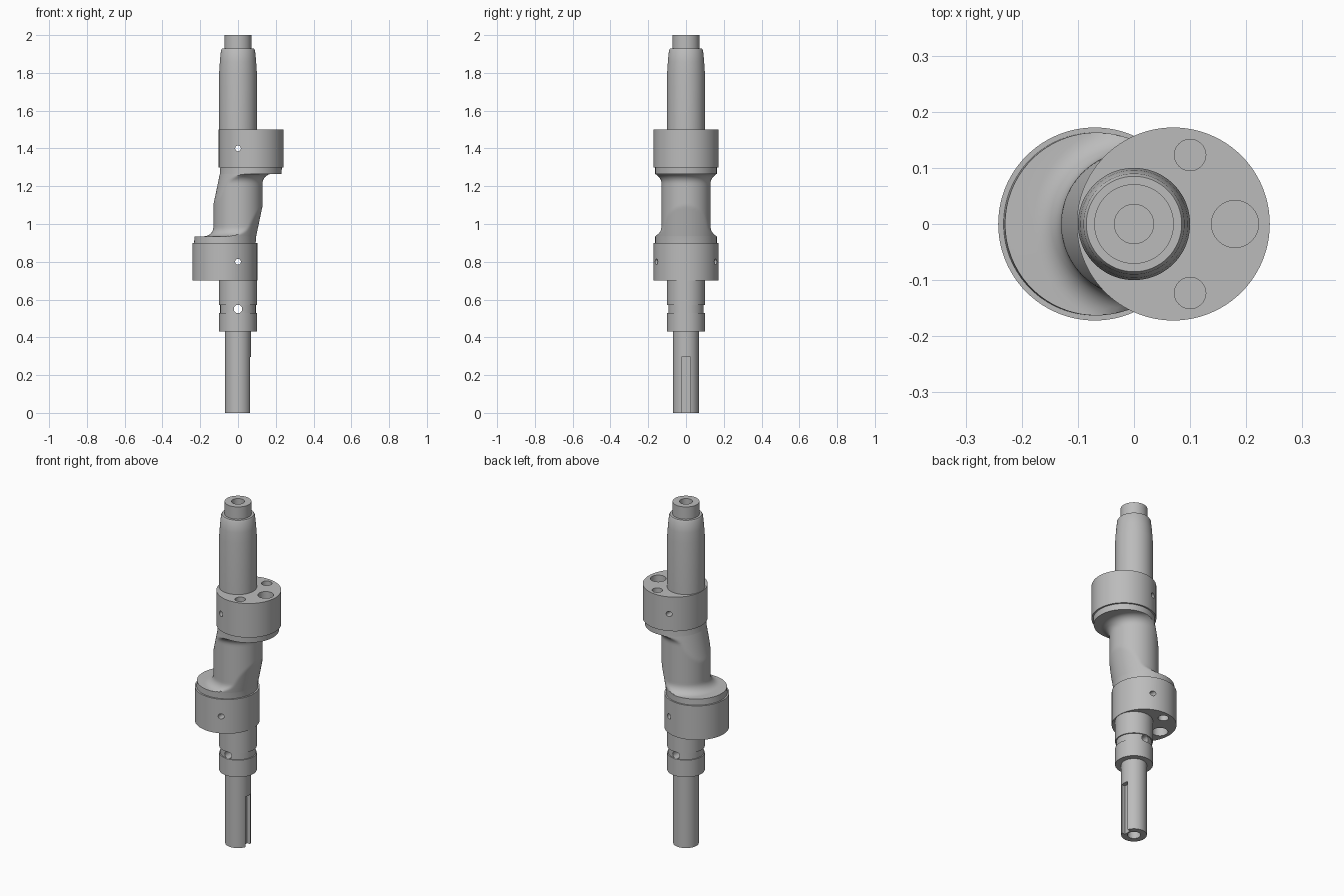
import bpy, bmesh, math
from mathutils import Matrix

cube = bpy.data.objects.get("Cube")
if cube:
    bpy.data.objects.remove(cube)

steel = bpy.data.materials.new("grey steel")
steel.use_nodes = True
GREY = (0.5, 0.5, 0.5, 1)
steel.diffuse_color = GREY
steel.node_tree.nodes["Principled BSDF"].inputs["Base Color"].default_value = GREY

SEG = 96
OFFSET = 0.07       # eccentric throw
MID = 1.1           # height of the symmetry point


def add_object(name, bm):
    bmesh.ops.recalc_face_normals(bm, faces=bm.faces)
    mesh = bpy.data.meshes.new(name)
    bm.to_mesh(mesh)
    bm.free()
    mesh.materials.append(steel)
    obj = bpy.data.objects.new(name, mesh)
    bpy.context.collection.objects.link(obj)
    return obj


def loft(name, levels, radius_at):
    """Stack closed rings; radius_at(level, angle) gives each polar radius."""
    bm = bmesh.new()
    rings = []
    for lv in levels:
        ring = []
        for i in range(SEG):
            a = math.tau * i / SEG
            r = radius_at(lv, a)
            ring.append(bm.verts.new((r * math.cos(a), r * math.sin(a), lv[0])))
        rings.append(ring)
    for low, high in zip(rings, rings[1:]):
        for i in range(SEG):
            j = (i + 1) % SEG
            bm.faces.new((low[i], low[j], high[j], high[i]))
    bm.faces.new(rings[0])
    bm.faces.new(rings[-1])
    bmesh.ops.remove_doubles(bm, verts=bm.verts, dist=0.00001)
    return add_object(name, bm)


def lathe(name, profile):
    return loft(name, profile, lambda lv, a: lv[1])


def cylinder(name, radius, depth, centre, along_y=False, seg=32):
    bm = bmesh.new()
    m = Matrix.Translation(centre)
    if along_y:
        m = m @ Matrix.Rotation(math.pi / 2, 4, 'X')
    bmesh.ops.create_cone(bm, cap_ends=True, segments=seg, radius1=radius,
                          radius2=radius, depth=depth, matrix=m)
    return add_object(name, bm)


def box(name, size, centre):
    bm = bmesh.new()
    bmesh.ops.create_cube(bm, size=1, matrix=Matrix.Translation(centre) @ Matrix.Diagonal((*size, 1)))
    return add_object(name, bm)


def select(obj):
    bpy.ops.object.select_all(action='DESELECT')
    obj.select_set(True)
    bpy.context.view_layer.objects.active = obj


def cut(obj, cutters):
    select(obj)
    for c in cutters:
        mod = obj.modifiers.new("cut", 'BOOLEAN')
        mod.operation = 'DIFFERENCE'
        mod.solver = 'EXACT'
        mod.object = c
        bpy.ops.object.modifier_apply(modifier=mod.name)
        bpy.data.objects.remove(c)


def smooth(obj):
    select(obj)
    bpy.ops.object.shade_smooth_by_angle(angle=math.radians(30))


# Lower shaft: journal with oil groove, keyed drive end
lower = lathe("lower_shaft", [(0, 0.068), (0.43, 0.068), (0.43, 0.1), (0.53, 0.1), (0.53, 0.094),
                              (0.57, 0.094), (0.57, 0.1), (0.705, 0.1)])
cut(lower, [cylinder("oil_hole", 0.022, 0.4, (0, 0, 0.55), True),
            box("keyway", (0.05, 0.046, 0.31), (0.068, 0, 0.14)),
            cylinder("end_bore", 0.035, 0.2, (0, 0, 0))])

# Upper shaft: journal, taper and spigot
upper = lathe("upper_shaft", [(1.495, 0.1), (1.8, 0.1), (1.86, 0.096), (1.92, 0.09),
                              (1.928, 0.085), (1.928, 0.071), (2.0, 0.071)])
cut(upper, [cylinder("end_bore", 0.035, 0.2, (0, 0, 2.0))])

# Eccentrics: mirrored discs with balance holes in the outer face and a cross hole
for name, s in (("lower_eccentric", -1), ("upper_eccentric", 1)):
    disc = cylinder(name, 0.172, 0.2, (s * OFFSET, 0, MID + s * 0.3), seg=SEG)
    face = MID + s * 0.4
    cutters = [cylinder("cross_hole", 0.015, 0.6, (0, 0, MID + s * 0.3), True),
               cylinder("large_hole", 0.042, 0.3, (s * 0.18, 0, face))]
    for side in (-1, 1):
        cutters.append(cylinder("small_hole", 0.028, 0.3, (s * 0.1, side * 0.123, face)))
    cut(disc, cutters)
    smooth(disc)

# Middle web: filleted column clipped by the two shoulder discs swept obliquely
SHOULDER, FILLET, COLUMN = 0.163, 0.05, 0.13
HALF, STEP = 0.2, 0.165
UNCLIPPED = 1


def shoulder_radius(side, z, a):
    """Polar radius of a shoulder disc whose centre drifts inwards from its eccentric."""
    rise = max(0, HALF - 0.02 - side * (z - MID))
    throw = OFFSET - 0.21 * rise
    if throw < 0.02:
        return UNCLIPPED
    return side * throw * math.cos(a) + math.sqrt(SHOULDER ** 2 - (throw * math.sin(a)) ** 2)


def web_radius(level, a):
    z, column = level
    return min(column, shoulder_radius(-1, z, a), shoulder_radius(1, z, a))


def fillet_radius(z):
    gap = min(max(STEP - abs(z - MID), 0), FILLET)
    return COLUMN + FILLET - math.sqrt(FILLET ** 2 - (FILLET - gap) ** 2)


lower_fillet = [MID - STEP + FILLET * (1 - math.cos(math.pi / 2 * k / 8)) for k in range(9)]
column = [MID - STEP + FILLET + 0.23 * k / 20 for k in range(1, 20)]
upper_fillet = [2 * MID - z for z in reversed(lower_fillet)]
levels = [(MID - HALF - 0.005, UNCLIPPED), (MID - STEP, UNCLIPPED)]
levels += [(z, fillet_radius(z)) for z in lower_fillet + column + upper_fillet]
levels += [(MID + STEP, UNCLIPPED), (MID + HALF + 0.005, UNCLIPPED)]
web = loft("middle_web", levels, web_radius)

for obj in (lower, upper, web):
    smooth(obj)
